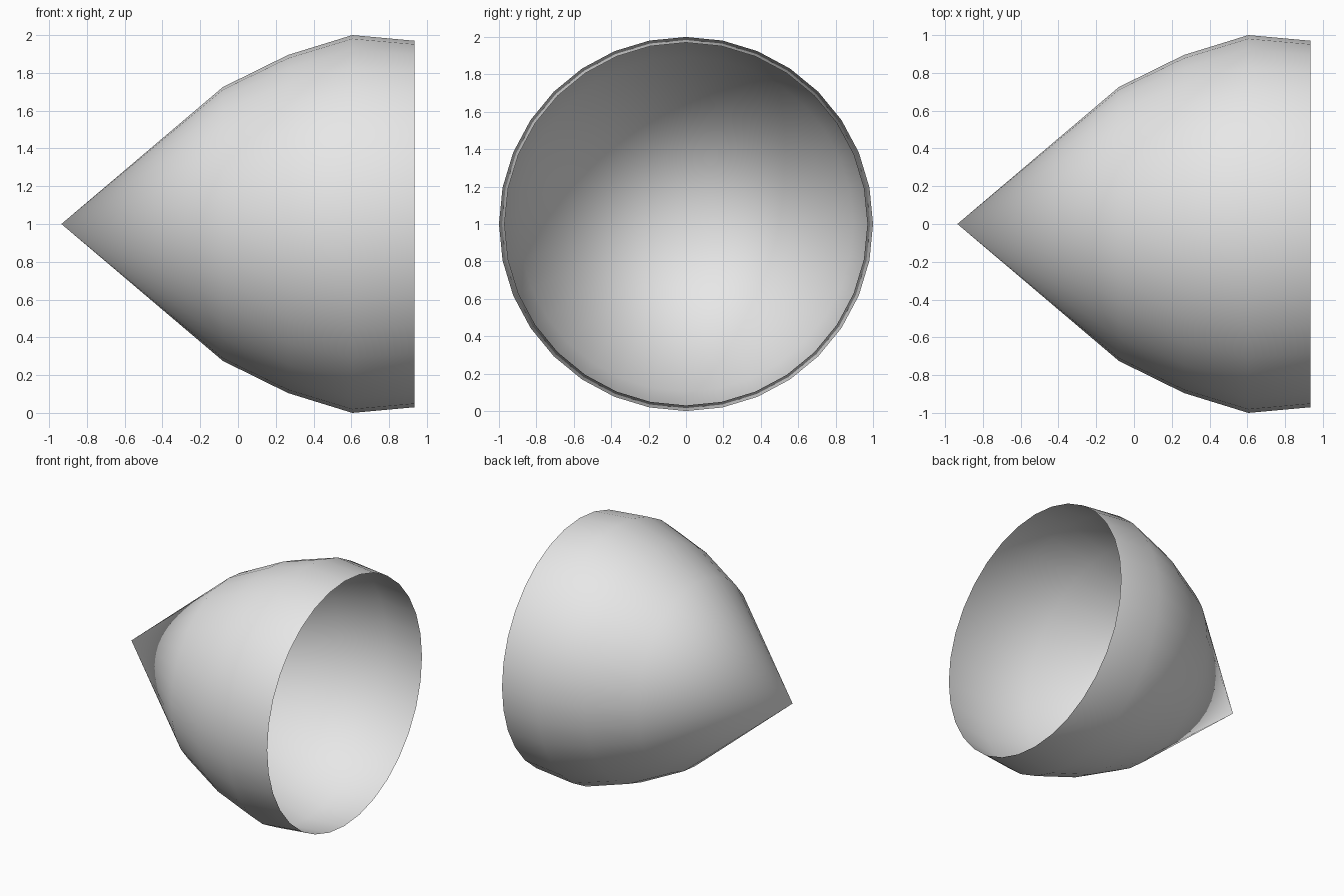
import bpy
import bmesh
from math import tau
from mathutils import Vector

cube = bpy.data.objects.get("Cube")
if cube:
    bpy.data.objects.remove(cube, do_unlink=True)

SIDES = 32
CENTRE = Vector((0, 0, 1))
# Profile of the shell: distance along x and radius, from tip to open rim
PROFILE = [(-0.935, 0), (-0.08, 0.725), (0.265, 0.895), (0.605, 1.0), (0.935, 0.97)]

# Single plain grey
grey = bpy.data.materials.new("light_grey")
grey.use_nodes = True
colour = (0.8, 0.8, 0.8, 1)
grey.diffuse_color = colour
grey.node_tree.nodes["Principled BSDF"].inputs["Base Color"].default_value = colour

# Pointed open shell: profile spun about the x axis
bm = bmesh.new()
points = [bm.verts.new(CENTRE + Vector((x, 0, r))) for x, r in PROFILE]
edges = [bm.edges.new(pair) for pair in zip(points, points[1:])]
bmesh.ops.spin(bm, geom=points + edges, cent=CENTRE, axis=(1, 0, 0),
               angle=tau, steps=SIDES, use_duplicate=False)
bmesh.ops.remove_doubles(bm, verts=bm.verts[:], dist=0.001)

# Point every face outward and shade smooth
bm.normal_update()
for face in bm.faces:
    face.smooth = True
    if face.normal.dot(face.calc_center_median() - CENTRE - Vector((0.3, 0, 0))) < 0:
        face.normal_flip()

mesh = bpy.data.meshes.new("pointed_shell")
bm.to_mesh(mesh)
bm.free()
mesh.materials.append(grey)
shell = bpy.data.objects.new("pointed_shell", mesh)
bpy.context.collection.objects.link(shell)
